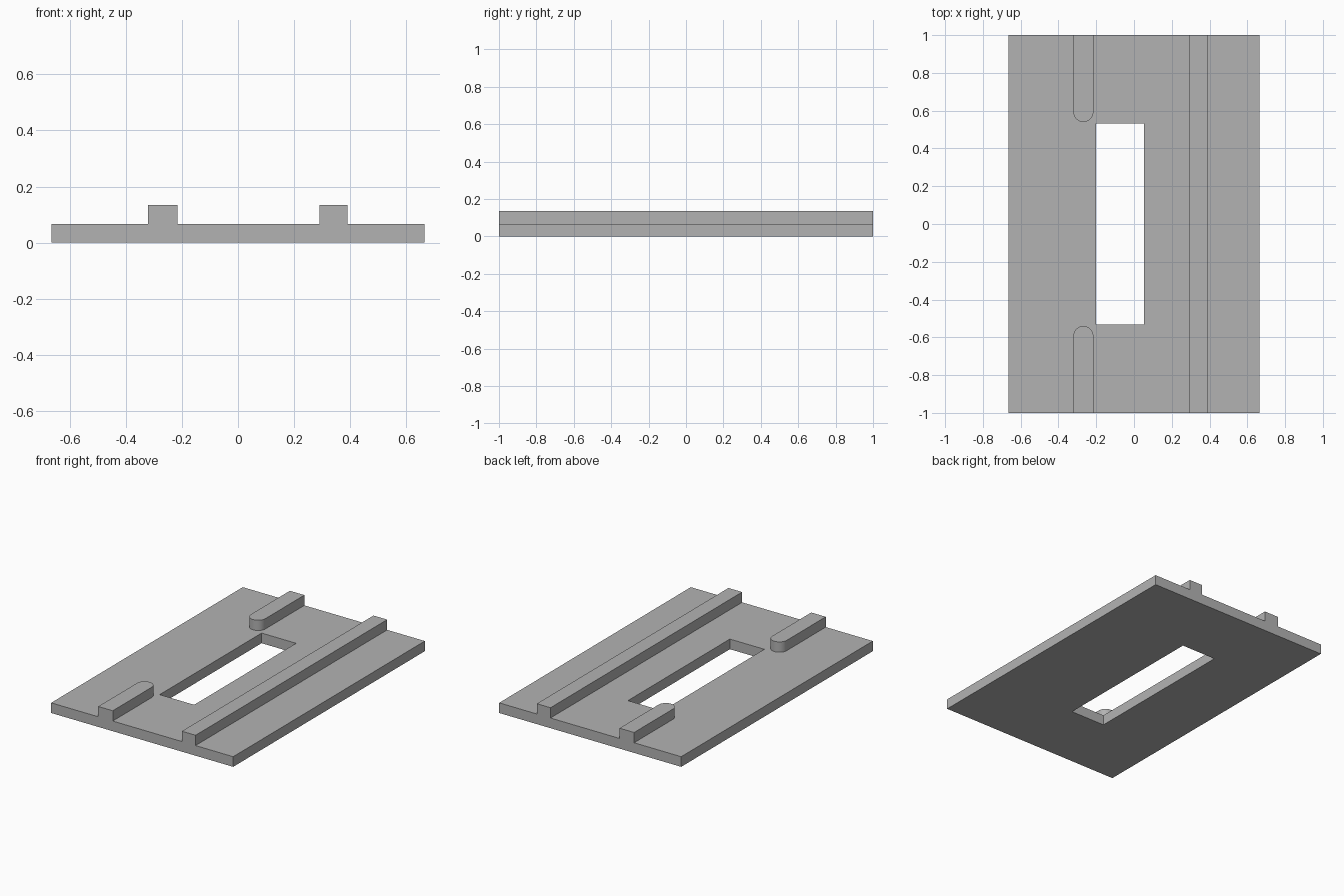
import bpy
import bmesh
import math

cube = bpy.data.objects.get("Cube")
if cube:
    bpy.data.objects.remove(cube, do_unlink=True)

HALF_X, HALF_Y = 0.665, 1.0
PLATE_TOP, RAIL_TOP = 0.067, 0.135

grey = bpy.data.materials.new("plain grey")
grey.use_nodes = True
color = (0.45, 0.45, 0.45, 1)
grey.diffuse_color = color
grey.node_tree.nodes["Principled BSDF"].inputs["Base Color"].default_value = color


def extrude_to_object(name, bm, height):
    """Extrude the flat faces upward and make an object of the result."""
    flat = bm.faces[:]
    top = bmesh.ops.extrude_face_region(bm, geom=flat, use_keep_orig=True)
    verts = [g for g in top["geom"] if isinstance(g, bmesh.types.BMVert)]
    bmesh.ops.translate(bm, verts=verts, vec=(0, 0, height))
    bmesh.ops.recalc_face_normals(bm, faces=bm.faces[:])
    mesh = bpy.data.meshes.new(name)
    bm.to_mesh(mesh)
    bm.free()
    mesh.materials.append(grey)
    obj = bpy.data.objects.new(name, mesh)
    bpy.context.collection.objects.link(obj)
    return obj


def prism(name, outline, z0, z1):
    bm = bmesh.new()
    bm.faces.new([bm.verts.new((x, y, z0)) for x, y in outline])
    return extrude_to_object(name, bm, z1 - z0)


# Base plate: grid of cells with the middle one left open as the slot
xs = (-HALF_X, -0.2, 0.052, HALF_X)
ys = (-HALF_Y, -0.532, 0.532, HALF_Y)
bm = bmesh.new()
grid = [[bm.verts.new((x, y, 0)) for y in ys] for x in xs]
for i in range(3):
    for j in range(3):
        if (i, j) != (1, 1):
            bm.faces.new((grid[i][j], grid[i + 1][j],
                          grid[i + 1][j + 1], grid[i][j + 1]))
extrude_to_object("base_plate", bm, PLATE_TOP)

# Long rail running the whole length
x0, x1 = 0.29, 0.39
prism("long_rail", [(x0, -HALF_Y), (x1, -HALF_Y), (x1, HALF_Y), (x0, HALF_Y)],
      PLATE_TOP, RAIL_TOP)

# Short rails with rounded inner ends, front and back
center, radius, tip = -0.268, 0.053, 0.54
steps = 24
for name, side in (("front_short_rail", -1), ("back_short_rail", 1)):
    outline = [(center - radius, side * HALF_Y), (center + radius, side * HALF_Y)]
    for k in range(steps + 1):
        a = math.pi * k / steps
        outline.append((center + radius * math.cos(a),
                        side * (tip + radius - radius * math.sin(a))))
    rail = prism(name, outline, PLATE_TOP, RAIL_TOP)
    bpy.ops.object.select_all(action="DESELECT")
    rail.select_set(True)
    bpy.context.view_layer.objects.active = rail
    bpy.ops.object.shade_smooth_by_angle(angle=math.radians(30))
